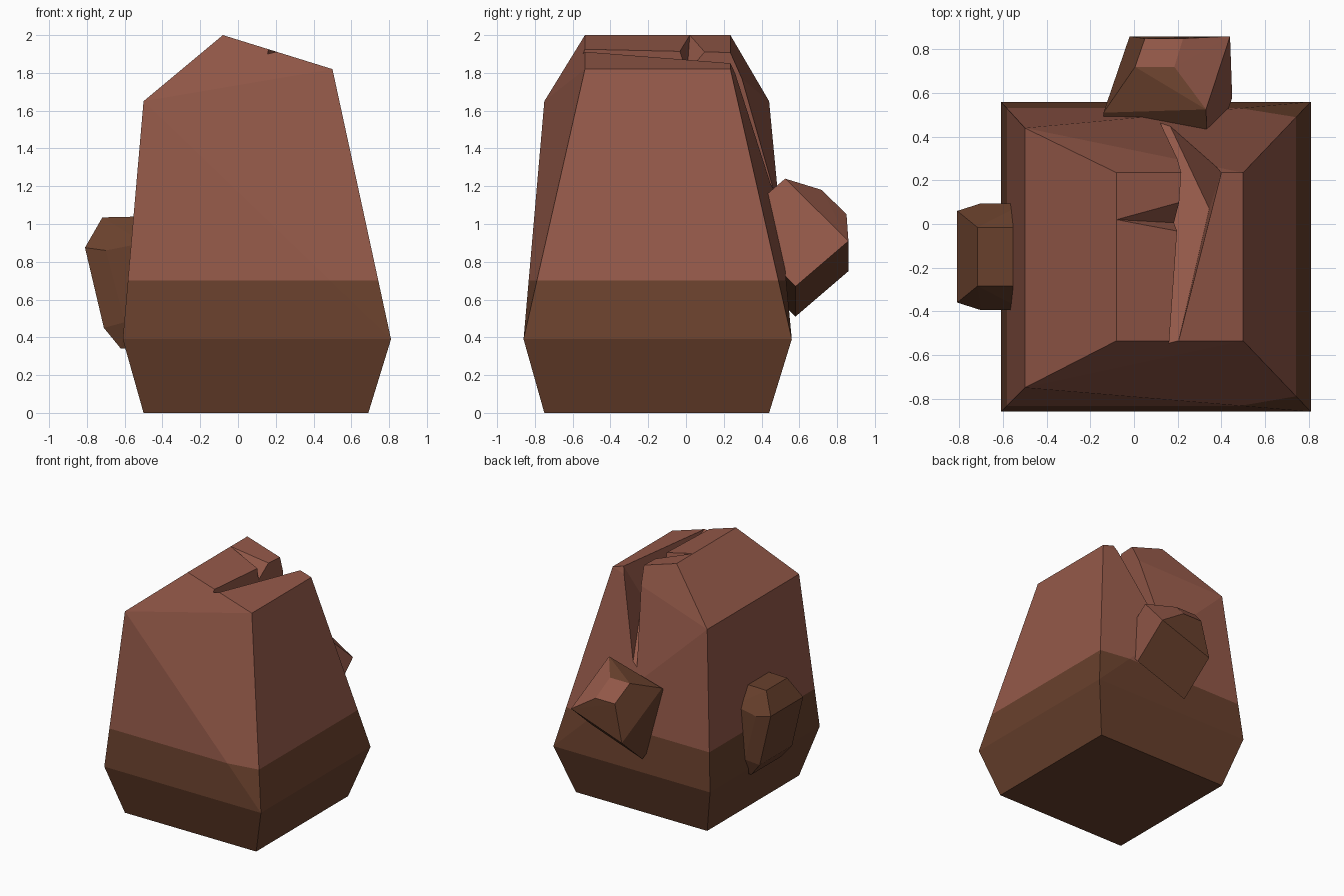
import bpy, bmesh
from mathutils import Vector

if "Cube" in bpy.data.objects:
    bpy.data.objects.remove(bpy.data.objects["Cube"])


def material(name, srgb):
    m = bpy.data.materials.new(name)
    m.diffuse_color = [(c / 255) ** 2.2 for c in srgb] + [1]
    m.use_nodes = True
    m.node_tree.nodes["Principled BSDF"].inputs["Base Color"].default_value = m.diffuse_color
    return m


RED = material("red brown rock", (146, 89, 74))
BROWN = material("dark brown rock", (104, 66, 48))


def hull(name, points, rule, cut_z=None):
    """Flat-faced convex rock; rule(face) picks 0 = red, 1 = brown."""
    bm = bmesh.new()
    for p in points:
        bm.verts.new(p)
    res = bmesh.ops.convex_hull(bm, input=bm.verts[:])
    loose = [v for v in bm.verts if not v.link_faces]
    bmesh.ops.delete(bm, geom=loose, context='VERTS')
    if cut_z is not None:
        bmesh.ops.bisect_plane(bm, geom=bm.verts[:] + bm.edges[:] + bm.faces[:],
                               plane_co=(0, 0, cut_z), plane_no=(0, 0, 1))
    bmesh.ops.recalc_face_normals(bm, faces=bm.faces[:])
    bm.normal_update()
    for f in bm.faces:
        f.material_index = rule(f)
    me = bpy.data.meshes.new(name)
    bm.to_mesh(me)
    bm.free()
    me.materials.append(RED)
    me.materials.append(BROWN)
    ob = bpy.data.objects.new(name, me)
    bpy.context.collection.objects.link(ob)
    return ob


def pairs(profile):
    """Expand (x, y_front, y_back, z) rows to points."""
    return [(x, y, z) for x, y0, y1, z in profile for y in (y0, y1)]


# Main boulder, brown at its foot
def body_rule(f):
    z = f.calc_center_median().z
    return int(z < 0.70 or (f.normal.x > 0.7 and z < 0.87))


boulder = hull("boulder", pairs([
    (-0.50, -0.75, 0.44, 0.0), (0.69, -0.75, 0.44, 0.0),
    (-0.61, -0.86, 0.56, 0.39), (0.81, -0.86, 0.56, 0.39),
    (0.69, -0.75, 0.44, 0.87), (-0.50, -0.75, 0.44, 1.65),
    (-0.08, -0.535, 0.235, 2.0), (0.50, -0.535, 0.235, 1.82),
]), body_rule, cut_z=0.70)


# Crack: wedges flaring out from a deep point
def crack(name, apex, rim):
    a = Vector(apex)
    cutter = hull(name, [a] + [a + (Vector(p) - a) * 1.3 for p in rim], lambda f: 0)
    cutter.hide_render = True
    mod = boulder.modifiers.new(name, 'BOOLEAN')
    mod.operation = 'DIFFERENCE'
    mod.solver = 'EXACT'
    mod.object = cutter
    bpy.context.view_layer.objects.active = boulder
    bpy.ops.object.modifier_apply(modifier=name)
    bpy.data.objects.remove(cutter)


crack("main_crack", (0.345, 0.07, 1.55),
      [(0.205, -0.533, 1.911), (0.40, 0.235, 1.85), (0.17, 0.44, 1.22),
       (0.26, 0.235, 1.895), (0.24, -0.04, 1.90)])
crack("side_crack", (0.29, 0.0, 1.72),
      [(-0.08, 0.02, 2.0), (0.25, 0.11, 1.897), (0.24, -0.04, 1.90),
       (0.31, 0.03, 1.88)])

# Slanted chunk on the back: square slab with a small raised facet
square = [Vector(p) for p in ((0.33, 0.525, 1.24), (0.44, 0.86, 0.91),
                              (-0.02, 0.86, 0.75), (-0.14, 0.51, 1.10))]
facet = [(0.005, 0.72, 1.18), (0.185, 0.72, 1.18), (0.225, 0.85, 1.05), (0.05, 0.85, 1.05)]
root = [p + Vector((0.01, -0.28, -0.24)) for p in square]
out = Vector((-0.21, 0.70, 0.68)).normalized()
hull("back_chunk", square + facet + root,
     lambda f: 0 if f.normal.dot(out) > 0.93 or f.normal.x > 0.4 else 1)

# Tall chip on the left side
hull("left_chip", pairs([
    (-0.50, -0.285, -0.015, 1.04), (-0.718, -0.285, -0.015, 1.035),
    (-0.81, -0.36, 0.06, 0.875), (-0.71, -0.36, 0.06, 0.45),
    (-0.62, -0.34, 0.04, 0.34), (-0.50, -0.34, 0.04, 0.34),
    (-0.70, -0.395, 0.095, 0.86), (-0.50, -0.395, 0.095, 0.90),
    (-0.60, -0.395, 0.095, 0.48), (-0.50, -0.395, 0.095, 0.48),
]), lambda f: 1)
